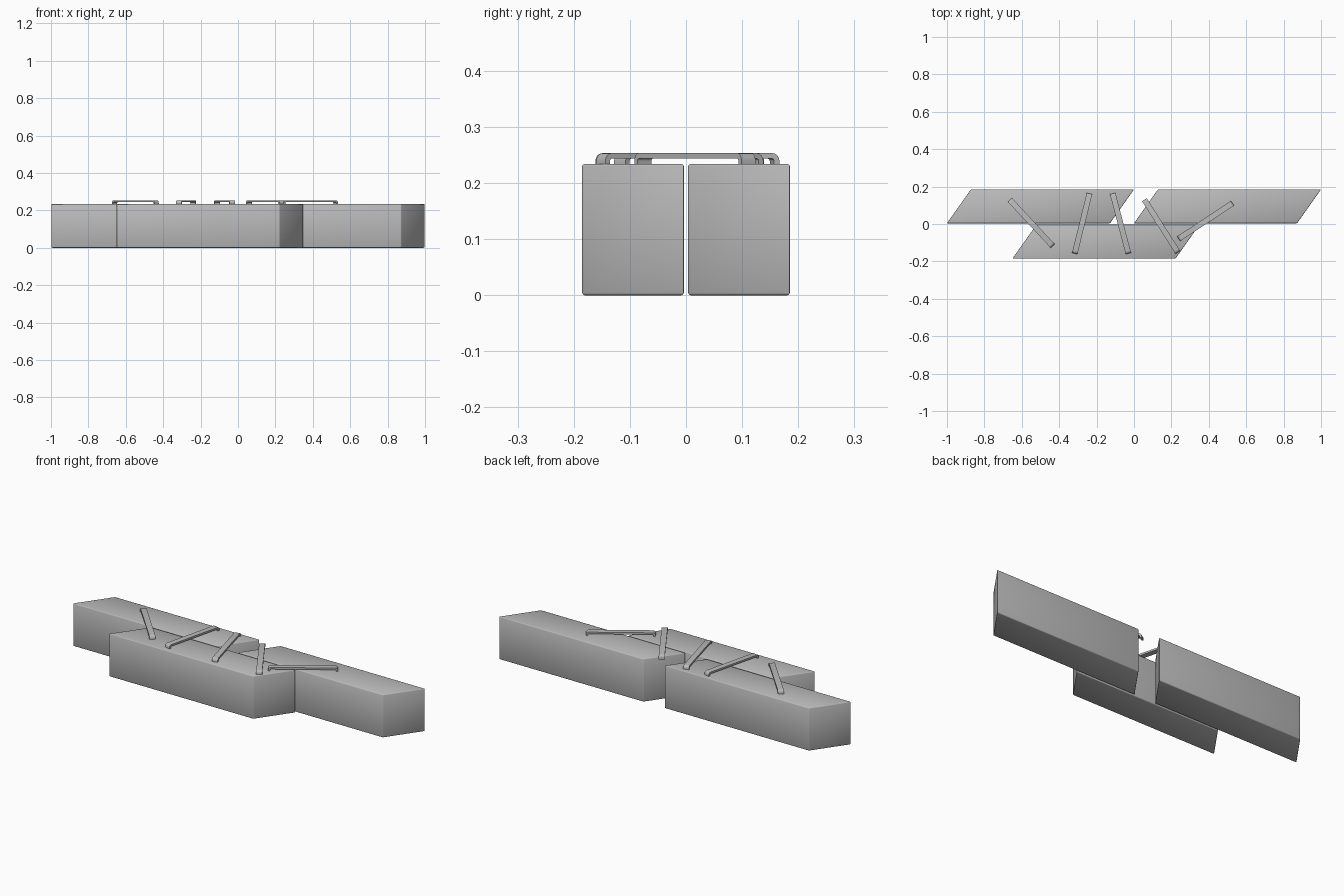
import bpy, bmesh, math
from mathutils import Vector, Matrix

cube = bpy.data.objects.get("Cube")
if cube:
    bpy.data.objects.remove(cube, do_unlink=True)

grey = bpy.data.materials.new("plain grey")
grey.use_nodes = True
colour = (0.5, 0.5, 0.5, 1)
grey.diffuse_color = colour
grey.node_tree.nodes["Principled BSDF"].inputs["Base Color"].default_value = colour

HEIGHT = 0.234
LENGTH = 0.872
SLANT = 0.128


def add_prism(name, outline, depth):
    """Extrude a flat xy outline upwards by depth."""
    bm = bmesh.new()
    base = bm.faces.new([bm.verts.new((x, y, 0)) for x, y in outline])
    top = bmesh.ops.extrude_face_region(bm, geom=[base])["geom"]
    verts = [v for v in top if isinstance(v, bmesh.types.BMVert)]
    bmesh.ops.translate(bm, verts=verts, vec=(0, 0, depth))
    bmesh.ops.recalc_face_normals(bm, faces=bm.faces)
    mesh = bpy.data.meshes.new(name)
    bm.to_mesh(mesh)
    bm.free()
    mesh.materials.append(grey)
    obj = bpy.data.objects.new(name, mesh)
    bpy.context.collection.objects.link(obj)
    return obj


def add_block(name, x, y0, y1):
    """Slanted block with softly shaded, finely bevelled edges."""
    obj = add_prism(name, [(x, y0), (x + LENGTH, y0),
                           (x + LENGTH + SLANT, y1), (x + SLANT, y1)], HEIGHT)
    bevel = obj.modifiers.new("Bevel", 'BEVEL')
    bevel.width = 0.004
    bevel.segments = 2
    bevel.limit_method = 'NONE'
    obj.data.shade_smooth()


def add_staple(name, start, end):
    """Flat bar with rounded shoulders and two short legs."""
    a, b = Vector(start), Vector(end)
    half, wide, thick, rise = (b - a).length / 2 + 0.008, 0.03, 0.01, 0.0195
    outer = 0.014
    sink = -0.004

    def shoulder(radius):
        return [(half - outer + radius * math.cos(t * math.pi / 8),
                 rise - outer + radius * math.sin(t * math.pi / 8)) for t in range(5)]

    right = [(half, sink)] + shoulder(outer)
    inner = [(half - thick, sink)] + shoulder(outer - thick)
    mirror = lambda pts: [(-x, z) for x, z in reversed(pts)]
    outline = right + mirror(right) + [(-x, z) for x, z in inner] + list(reversed(inner))
    obj = add_prism(name, outline, wide)
    angle = math.atan2(b.y - a.y, b.x - a.x)
    centre = (a + b) / 2
    obj.data.transform(Matrix.Translation((centre.x, centre.y, HEIGHT))
                       @ Matrix.Rotation(angle, 4, 'Z')
                       @ Matrix.Rotation(math.pi / 2, 4, 'X')
                       @ Matrix.Translation((0, 0, -wide / 2)))
    bpy.ops.object.select_all(action='DESELECT')
    obj.select_set(True)
    bpy.context.view_layer.objects.active = obj
    bpy.ops.object.shade_smooth_by_angle(angle=math.radians(30))


# Three slanted blocks: two end to end at the back, one in front of the joint
add_block("back_right_block", -1.0, 0.004, 0.185)
add_block("back_left_block", 1.0 - LENGTH - SLANT, 0.004, 0.185)
add_block("front_block", -0.65, -0.185, -0.004)

# Staples tying the blocks together
staples = [((-0.658, 0.123), (-0.44, -0.112)),
           ((-0.24, 0.155), (-0.315, -0.15)),
           ((-0.112, 0.155), (-0.032, -0.15)),
           ((0.06, 0.123), (0.23, -0.145)),
           ((0.52, 0.107), (0.245, -0.075))]
for i, (start, end) in enumerate(staples, 1):
    add_staple(f"staple_{i}", start, end)
